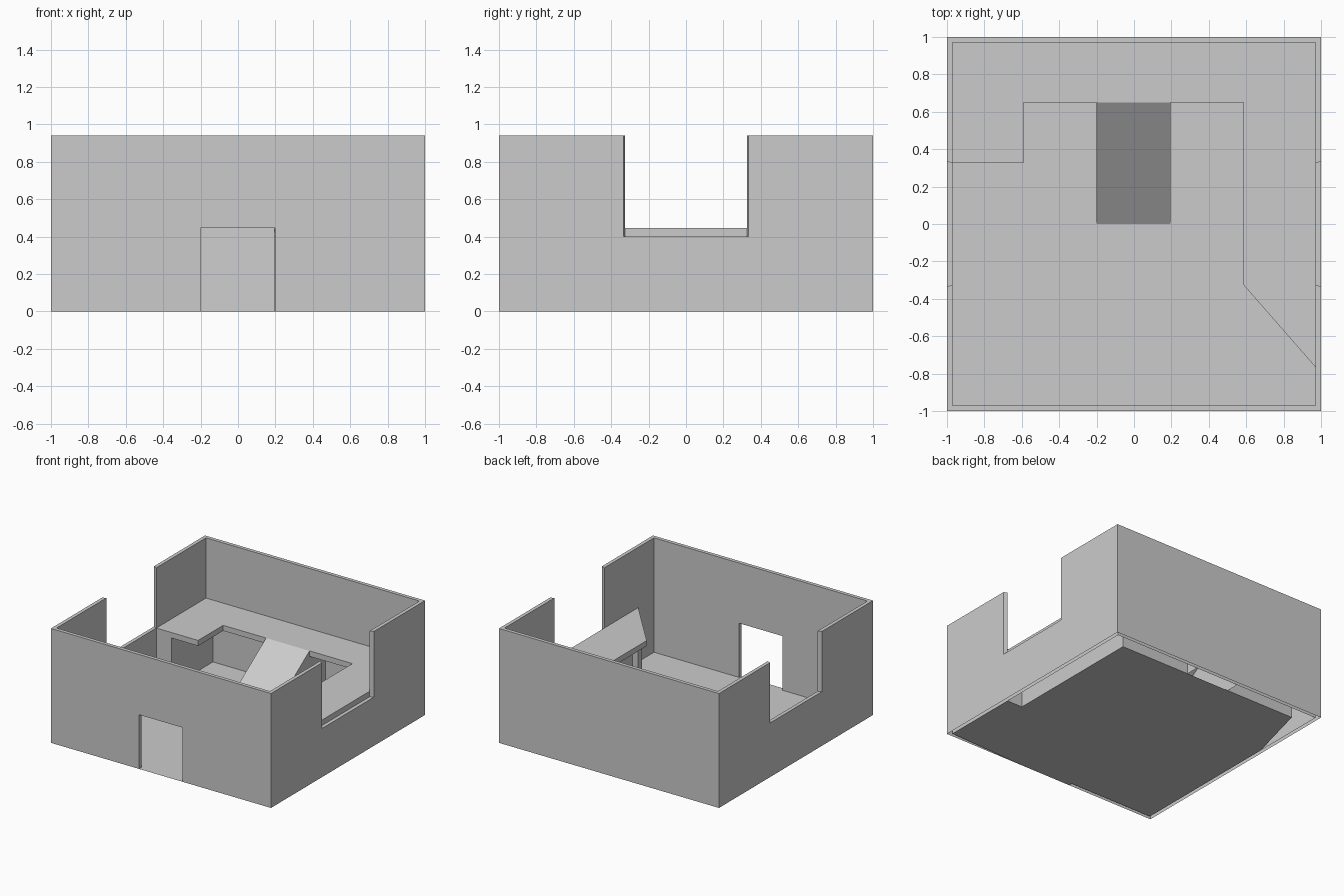
import bpy, bmesh
from mathutils import Vector

if "Cube" in bpy.data.objects:
    bpy.data.objects.remove(bpy.data.objects["Cube"])

H, T = 0.94, 0.03          # wall height and thickness
I = 1 - T                  # inner wall plane
FLOOR2, UNDER = 0.445, 0.40  # upper floor top and underside


def prism(name, points, offset, drop=()):
    """Extrude a 3D polygon by offset; drop = list of test functions for open sides."""
    bm = bmesh.new()
    base = bm.faces.new([bm.verts.new(p) for p in points])
    ext = bmesh.ops.extrude_face_region(bm, geom=[base], use_keep_orig=True)
    bmesh.ops.translate(bm, vec=Vector(offset),
                        verts=[e for e in ext["geom"] if isinstance(e, bmesh.types.BMVert)])
    bmesh.ops.recalc_face_normals(bm, faces=bm.faces)
    bm.normal_update()
    open_sides(bm, drop)
    return finish(name, bm)


def open_sides(bm, drop):
    gone = [f for f in bm.faces if any(t(f) for t in drop)]
    if gone:
        bmesh.ops.delete(bm, geom=gone, context="FACES")


def finish(name, bm):
    me = bpy.data.meshes.new(name)
    bm.to_mesh(me)
    bm.free()
    ob = bpy.data.objects.new(name, me)
    bpy.context.collection.objects.link(ob)
    return ob


def plan(pts, z):
    return [(x, y, z) for x, y in pts]


def rect(x0, x1, y0, y1):
    return [(x0, y0), (x1, y0), (x1, y1), (x0, y1)]


bottom = lambda f: f.normal.z < -0.9 and f.calc_center_median().z < 0.001
level = lambda f: abs(f.normal.z) > 0.9
landing_back = lambda f: f.normal.y > 0.9

# Outer walls: square ring, with a doorway and two side openings cut out
walls = prism("outer_walls", plan(rect(-1, 1, -1, 1), 0), (0, 0, H))
cutters = [
    prism("room_cutter", plan(rect(-I, I, -I, I), -0.1), (0, 0, 1.3)),
    prism("door_cutter", plan(rect(-0.2, 0.197, -1.1, -0.9), -0.1), (0, 0, 0.1 + FLOOR2)),
]
for side, sill in ((-1, FLOOR2), (1, UNDER)):
    # Jambs splay slightly towards the outside
    splay = [(side * 0.94, -0.315), (side * 1.06, -0.355),
             (side * 1.06, 0.355), (side * 0.94, 0.315)]
    cutters.append(prism("opening_cutter", plan(splay, sill), (0, 0, 1)))
for c in cutters:
    m = walls.modifiers.new("cut", "BOOLEAN")
    m.operation, m.solver, m.object = "DIFFERENCE", "EXACT", c
bpy.context.view_layer.update()
cut = bpy.data.meshes.new_from_object(
    walls.evaluated_get(bpy.context.evaluated_depsgraph_get()))
walls.modifiers.clear()
bm = bmesh.new()
bm.from_mesh(cut)
open_sides(bm, [bottom])
bm.to_mesh(walls.data)
bm.free()
for c in cutters:
    bpy.data.objects.remove(c)

# Ground floor, running into the doorway and around the open-bottomed supports
floor_outline = [(-I, -I), (-0.2, -I), (-0.2, -1), (0.197, -1), (0.197, -I), (I, -I),
                 (I, -0.325), (0.83, -0.325), (0.83, 0.86), (0.195, 0.86),
                 (0.195, 0), (-0.2, 0), (-0.2, 0.86), (-0.83, 0.86),
                 (-0.83, 0.325), (-I, 0.325)]
bm = bmesh.new()
bm.faces.new([bm.verts.new(p) for p in plan(floor_outline, 0)])
bmesh.ops.triangulate(bm, faces=bm.faces)
finish("ground_floor", bm)

# Upper floor slab
upper_outline = [(-I, 0.325), (-0.59, 0.325), (-0.59, 0.65), (0.585, 0.65),
                 (0.585, -0.325), (I, -0.765), (I, I), (-I, I)]
prism("upper_floor", plan(upper_outline, UNDER), (0, 0, FLOOR2 - UNDER))

# Thick hollow supports under the slab, either side of the ramp
for name, s, ramp_x, y_end in (("right_support", 1, 0.195, -0.325),
                               ("left_support", -1, 0.2, 0.325)):
    outline = [(s * I, y_end), (s * I, I), (s * ramp_x, I), (s * ramp_x, 0.86),
               (s * 0.83, 0.86), (s * 0.83, y_end)]
    prism(name, plan(outline, 0), (0, 0, UNDER), [level])

# Post under the slab corner
prism("corner_post", plan(rect(0.613, 0.663, -0.305, -0.255), 0), (0, 0, UNDER), [level])

# Ramp with the box under its landing
side_profile = [(0, 0), (0.65, FLOOR2), (0.65, UNDER), (I, UNDER), (I, 0)]
prism("ramp", [(-0.2, y, z) for y, z in side_profile], (0.395, 0, 0),
      [level, landing_back])
